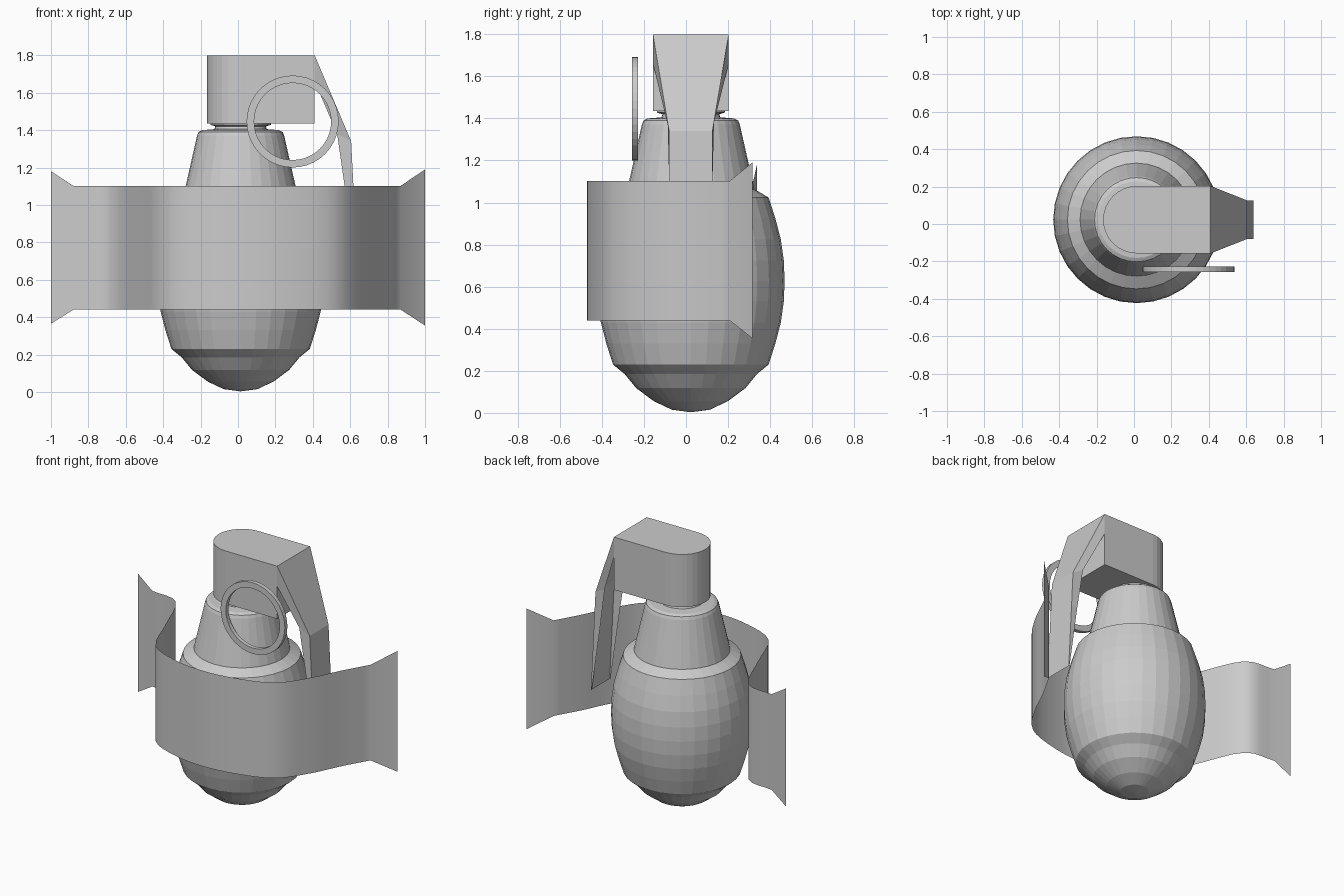
import bpy, bmesh, math
from mathutils import Vector

if "Cube" in bpy.data.objects:
    bpy.data.objects.remove(bpy.data.objects["Cube"])

CX, CY = 0.014, 0.023   # axis of the turned parts


def make(name, verts, faces, smooth=False):
    me = bpy.data.meshes.new(name)
    me.from_pydata(verts, [], faces)
    bm = bmesh.new()
    bm.from_mesh(me)
    bmesh.ops.remove_doubles(bm, verts=bm.verts, dist=1e-5)
    bmesh.ops.recalc_face_normals(bm, faces=bm.faces)
    bm.to_mesh(me)
    bm.free()
    if smooth:
        for p in me.polygons:
            p.use_smooth = True
    ob = bpy.data.objects.new(name, me)
    bpy.context.collection.objects.link(ob)
    return ob


def lathe(name, profile, n=32):
    verts, faces = [], []
    for r, z in profile:
        for i in range(n):
            a = 2 * math.pi * i / n
            verts.append((CX + r * math.cos(a), CY + r * math.sin(a), z))
    for j in range(len(profile) - 1):
        for i in range(n):
            k = (i + 1) % n
            faces.append((j*n + i, j*n + k, (j+1)*n + k, (j+1)*n + i))
    return make(name, verts, faces)


def catmull(pts, steps):
    p = [Vector(q) for q in pts]
    p = [2 * p[0] - p[1]] + p + [2 * p[-1] - p[-2]]
    out = []
    for i in range(1, len(p) - 2):
        a, b, c, d = p[i-1:i+3]
        for s in range(steps):
            t = s / steps
            out.append(0.5 * (2*b + (c-a)*t + (2*a - 5*b + 4*c - d)*t*t
                              + (3*b - a - 3*c + d)*t**3))
    return out + [p[-2]]


# main shell: domed base, step, barrel, shoulder
lower = [(.37, .23), (.402, .33), (.428, .43), (.442, .53)]
barrel = lower + [(.446, .627)] + [(r, 1.254 - z) for r, z in reversed(lower)]
lathe("body", [(0, .003), (.09, .015), (.175, .055), (.26, .118), (.315, .185)]
      + barrel + [(.305, 1.062), (0, 1.062)])

# tapered neck with a narrow collar under the head
lathe("neck", [(0, 1.05), (.303, 1.06), (.233, 1.37), (.225, 1.39), (.205, 1.40),
               (.14, 1.405), (.135, 1.42), (.162, 1.428), (.162, 1.436), (0, 1.436)])

# fuze head: block with one rounded end
R = 0.18
outline = [(.41, CY + R)]
outline += [(.015 + R * math.cos(a), CY + R * math.sin(a))
            for a in [math.pi / 2 + math.pi * i / 16 for i in range(17)]]
outline += [(.41, CY - R)]
n = len(outline)
make("fuze_head", [(x, y, z) for z in (1.435, 1.8) for x, y in outline],
     [tuple(range(n))[::-1], tuple(range(n, 2 * n))]
     + [(i, (i+1) % n, n + (i+1) % n, n + i) for i in range(n)])

# safety lever: folded sheet, each row = outer x, outer z, inner x, inner z, half widths
rows = [(.41, 1.80, .41, 1.66, .18, .18),
        (.605, 1.34, .53, 1.38, .103, .11),
        (.617, 1.10, .57, 1.10, .103, .103),
        (.64, .65, .634, .65, .103, .103)]
verts, faces = [], []
for xo, zo, xi, zi, w, wi in rows:
    verts += [(xi, CY - wi, zi), (xo, CY - w, zo), (xo, CY + w, zo), (xi, CY + wi, zi)]
for j in range(len(rows) - 1):
    for i in range(3):
        faces.append((4*j + i, 4*j + i + 1, 4*j + i + 5, 4*j + i + 4))
make("safety_lever", verts, faces)

# pull ring: flat band standing in front of the head
N = 40
section = [(.246, -.256), (.246, -.228), (.206, -.228), (.206, -.256)]
verts = [(.292 + r * math.cos(2*math.pi*i/N), y, 1.446 + r * math.sin(2*math.pi*i/N))
         for i in range(N) for r, y in section]
faces = [(4*i + k, 4*i + (k+1) % 4, 4*((i+1) % N) + (k+1) % 4, 4*((i+1) % N) + k)
         for i in range(N) for k in range(4)]
make("pull_ring", verts, faces)

# wrap-around banner with flared ends
path = [(-.88, .32), (-.67, .275), (-.53, -.03), (-.40, -.33), (-.17, -.44), (.06, -.47),
        (.30, -.44), (.53, -.355), (.67, -.17), (.77, .03), (.87, .207)]
line = [(p.x, p.y, 1.102, .44) for p in catmull(path, 4)]
line = [(-1, .337, 1.18, .365)] + line + [(1, .315, 1.19, .355)]
verts = [(x, y, z) for x, y, top, bot in line for z in (bot, top)]
faces = [(2*i, 2*i + 2, 2*i + 3, 2*i + 1) for i in range(len(line) - 1)]
make("banner", verts, faces, smooth=True)
